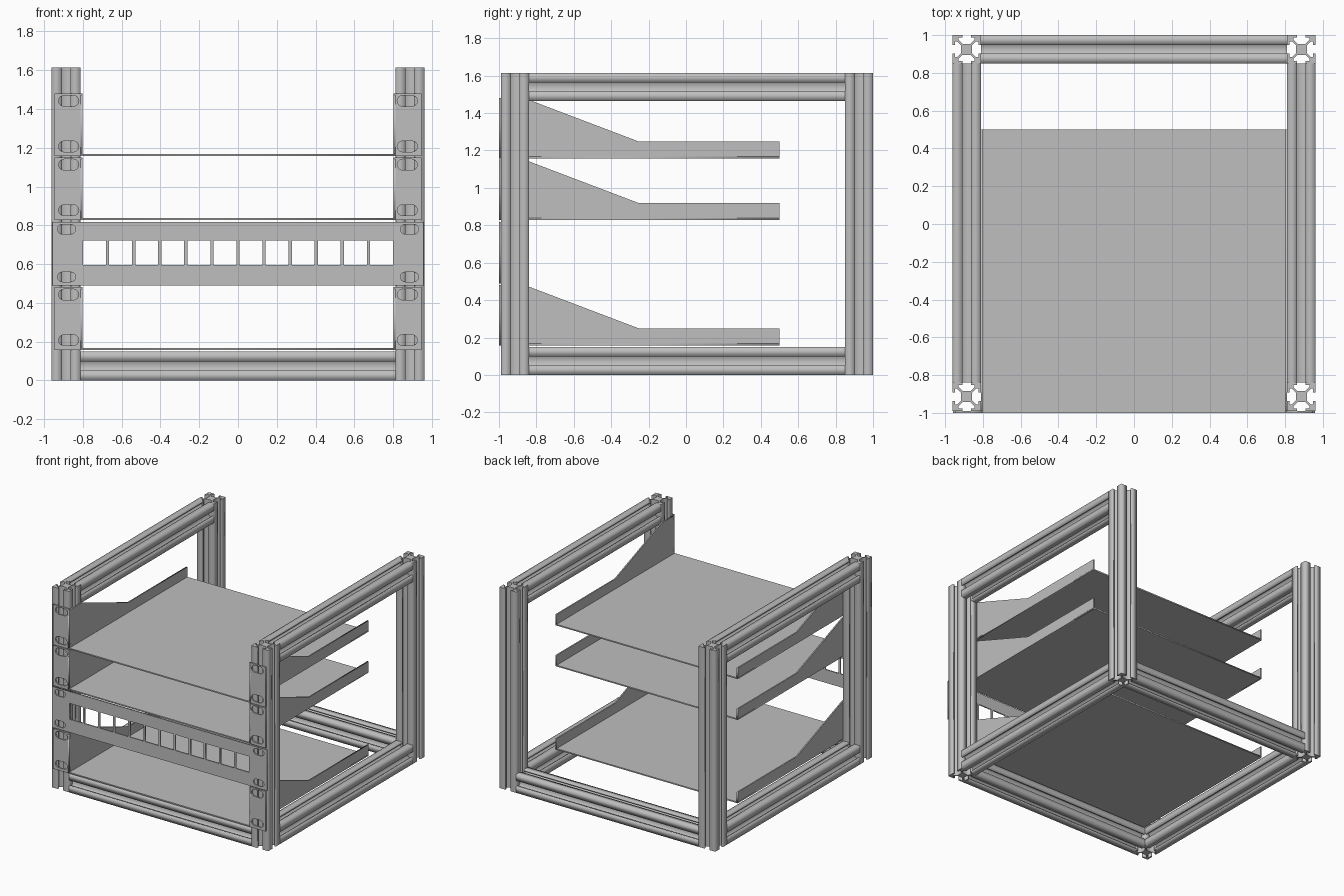
import bpy
import bmesh
from math import cos, sin, pi
from mathutils import Matrix, Vector

cube = bpy.data.objects.get("Cube")
if cube:
    bpy.data.objects.remove(cube, do_unlink=True)

GREY = (0.52, 0.52, 0.52, 1.0)
metal = bpy.data.materials.new("metal grey")
metal.use_nodes = True
metal.diffuse_color = GREY
metal.node_tree.nodes["Principled BSDF"].inputs["Base Color"].default_value = GREY

# Drawing planes, keyed by the axis they are extruded along
X, Y, Z = Vector((1, 0, 0)), Vector((0, 1, 0)), Vector((0, 0, 1))
PLANES = {"x": (Y, Z, X), "y": (X, Z, -Y), "z": (X, Y, Z)}


def prism(name, loops, axis, low, high):
    """Extrude closed 2D loops (outline first, then holes) from low to high along an axis."""
    curve = bpy.data.curves.new(name, "CURVE")
    curve.dimensions = "2D"
    curve.fill_mode = "BOTH"
    curve.extrude = (high - low) / 2
    for loop in loops:
        spline = curve.splines.new("POLY")
        spline.points.add(len(loop) - 1)
        for point, (u, v) in zip(spline.points, loop):
            point.co = (u, v, 0, 1)
        spline.use_cyclic_u = True
    temp = bpy.data.objects.new(name, curve)
    mesh = bpy.data.meshes.new_from_object(temp)
    bpy.data.objects.remove(temp)
    bpy.data.curves.remove(curve)

    u, v, w = PLANES[axis]
    place = Matrix((u, v, w)).transposed().to_4x4()
    place.translation = {"x": X, "y": Y, "z": Z}[axis] * (low + high) / 2
    bm = bmesh.new()
    bm.from_mesh(mesh)
    bmesh.ops.transform(bm, matrix=place, verts=bm.verts)
    bmesh.ops.remove_doubles(bm, verts=bm.verts, dist=0.00001)
    bmesh.ops.recalc_face_normals(bm, faces=bm.faces)
    bm.to_mesh(mesh)
    bm.free()
    mesh.name = name
    mesh.materials.clear()
    mesh.materials.append(metal)
    obj = bpy.data.objects.new(name, mesh)
    bpy.context.collection.objects.link(obj)
    return obj


def rect(u0, u1, v0, v1):
    return [(u0, v0), (u1, v0), (u1, v1), (u0, v1)]


def stadium(cu, cv, width, height, steps=8):
    """Rounded slot outline."""
    r = height / 2
    pts = []
    for side, start in ((1, -pi / 2), (-1, pi / 2)):
        for i in range(steps + 1):
            a = start + pi * i / steps
            pts.append((cu + side * (width / 2 - r) + r * cos(a), cv + r * sin(a)))
    return pts


# Slotted rail cross-section: one side's slot, turned four times
HALF = 0.075
SLOT = [(1, 1), (0.3, 1), (0.3, 0.82), (0.56, 0.82), (0.56, 0.67), (0.28, 0.39)]


def rail_profile(cu, cv):
    side = SLOT + [(-u, v) for u, v in reversed(SLOT[1:])]
    pts = []
    for c, s in ((1, 0), (0, 1), (-1, 0), (0, -1)):
        pts += [(cu + HALF * (u * c - v * s), cv + HALF * (u * s + v * c)) for u, v in side]
    return pts


# Frame
POST_X = 0.886
FRONT, BACK = -0.914, 0.925
HEIGHT = 1.615
INNER = POST_X - HALF
SIDES = (("left", 1), ("right", -1))
ENDS = (("front", FRONT), ("back", BACK))

for end, y in ENDS:
    for side, s in SIDES:
        prism(f"{end}_{side}_post", [rail_profile(s * POST_X, y)], "z", 0, HEIGHT)
    prism(f"{end}_bottom_rail", [rail_profile(y, HALF)], "x", -INNER, INNER)

for side, s in SIDES:
    for level, z in (("bottom", HALF), ("top", HEIGHT - HALF)):
        prism(f"{side}_{level}_rail", [rail_profile(s * POST_X, z)], "y",
              FRONT + HALF, BACK - HALF)

# Shelves: floor, tapered side walls and slotted mounting ears
SHEET = 0.01
FACE = -1.0
SHELF_BACK = 0.5
for label, z in (("lower", 0.158), ("middle", 0.828), ("upper", 1.157)):
    prism(f"{label}_shelf_floor", [rect(-INNER, INNER, FACE, SHELF_BACK)], "z", z, z + SHEET)
    wall = [(FACE, z), (SHELF_BACK, z), (SHELF_BACK, z + 0.09), (-0.25, z + 0.09),
            (-0.84, z + 0.314), (FACE, z + 0.314)]
    for side, s in SIDES:
        a, b = sorted((s * (INNER - SHEET), s * INNER))
        prism(f"{label}_shelf_{side}_wall", [wall], "x", a, b)
        a, b = sorted((s * (INNER - SHEET), s * 0.946))
        holes = [stadium(s * 0.873, z + h, 0.104, 0.056) for h in (0.05, 0.285)]
        prism(f"{label}_shelf_{side}_ear", [rect(a, b, z, z + 0.323)] + holes,
              "y", FACE, FACE + SHEET)

# Front panel with a row of square windows
PITCH, WINDOW = 0.1345, 0.118
loops = [rect(-0.957, 0.957, 0.489, 0.818)]
for i in range(12):
    x = (i - 5.5) * PITCH
    loops.append(rect(x - WINDOW / 2, x + WINDOW / 2, 0.595, 0.723))
for side, s in SIDES:
    loops += [stadium(s * 0.884, z, 0.094, 0.05) for z in (0.534, 0.78)]
prism("front_window_panel", loops, "y", FACE, FACE + SHEET)
